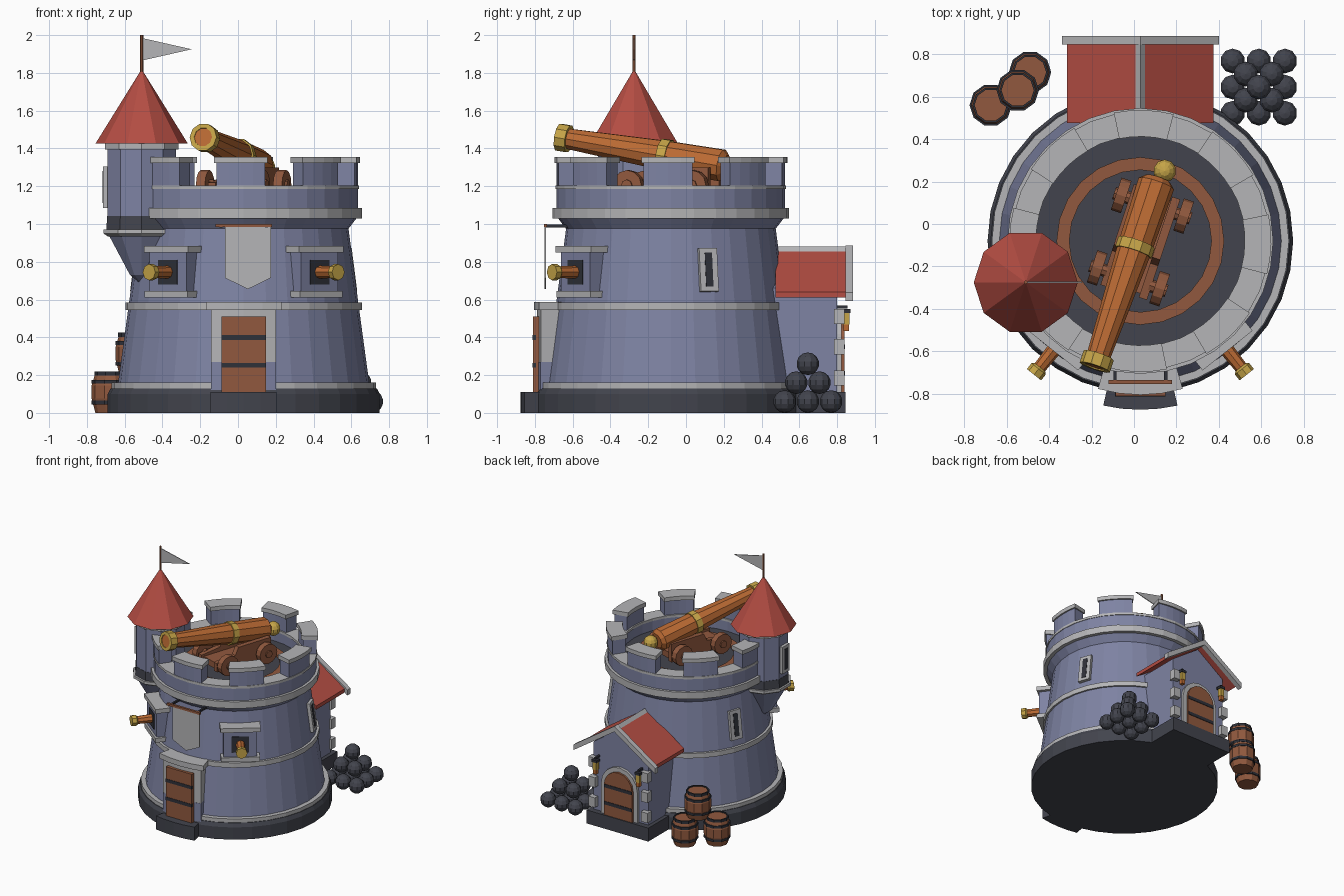
import bpy, bmesh
from math import pi, sin, cos, radians, sqrt
from mathutils import Matrix, Vector

old = bpy.data.objects.get("Cube")
if old:
    bpy.data.objects.remove(old, do_unlink=True)


def material(name, *rgb):
    m = bpy.data.materials.new(name)
    col = [((c / 255 + 0.055) / 1.055) ** 2.4 for c in rgb] + [1]
    m.use_nodes = True
    m.diffuse_color = col
    m.node_tree.nodes["Principled BSDF"].inputs["Base Color"].default_value = col
    return m


STONE = material("blue stone", 126, 131, 163)
TRIM = material("pale stone", 181, 181, 183)
DARK = material("dark stone", 66, 68, 77)
IRON = material("black iron", 47, 49, 57)
RED = material("red roof", 180, 77, 67)
WOOD = material("brown wood", 145, 89, 62)
COPPER = material("copper", 188, 107, 52)
GOLD = material("gold", 198, 165, 72)

T = Matrix.Translation
TOWER = T((0.03, -0.08, 0))
TURRET = T((-0.51, -0.275, 0))
I = Matrix()


def finish(name, mat, bm, M):
    bmesh.ops.remove_doubles(bm, verts=bm.verts, dist=1e-5)
    bmesh.ops.recalc_face_normals(bm, faces=bm.faces)
    bm.transform(M)
    me = bpy.data.meshes.new(name)
    bm.to_mesh(me)
    bm.free()
    me.materials.append(mat)
    ob = bpy.data.objects.new(name, me)
    bpy.context.collection.objects.link(ob)
    return ob


def lathe(name, mat, profile, M=I, sides=32, closed=False, a0=0.0, a1=2 * pi):
    """Spin a (radius, z) profile; closed profiles make rings or arc blocks."""
    bm = bmesh.new()
    full = a1 - a0 > 6.28
    n = sides if full else sides + 1
    angles = [a0 + (a1 - a0) * i / sides for i in range(n)]
    rows = [[bm.verts.new((r * cos(a), r * sin(a), z)) for r, z in profile] for a in angles]
    k = len(profile)
    for i in range(sides):
        p, q = rows[i], rows[(i + 1) % n]
        for j in range(k if closed else k - 1):
            bm.faces.new((p[j], q[j], q[(j + 1) % k], p[(j + 1) % k]))
    if not full:
        bm.faces.new(rows[0])
        bm.faces.new(rows[-1])
    elif not closed:
        for j in (0, k - 1):
            if profile[j][0] > 0:
                bm.faces.new([row[j] for row in rows])
    return finish(name, mat, bm, M)


def ring(name, mat, r0, r1, z0, z1, M=TOWER, **kw):
    return lathe(name, mat, [(r0, z0), (r1, z0), (r1, z1), (r0, z1)], M, closed=True, **kw)


def arc(name, mat, mid, half, r0, r1, z0, z1):
    return ring(name, mat, r0, r1, z0, z1, sides=4,
                a0=radians(mid - half), a1=radians(mid + half))


def box(name, mat, size, loc, M=I):
    bm = bmesh.new()
    bmesh.ops.create_cube(bm, size=1)
    bm.transform(T(loc) @ Matrix.Diagonal((*size, 1)))
    return finish(name, mat, bm, M)


def prism(name, mat, pts, y0, y1, M=I):
    """Extrude an (x, z) outline along y."""
    bm = bmesh.new()
    f = bm.faces.new([bm.verts.new((x, y0, z)) for x, z in pts])
    ext = bmesh.ops.extrude_face_region(bm, geom=[f])["geom"]
    bmesh.ops.translate(bm, vec=(0, y1 - y0, 0),
                        verts=[v for v in ext if isinstance(v, bmesh.types.BMVert)])
    return finish(name, mat, bm, M)


def ball(name, mat, r, loc):
    bm = bmesh.new()
    bmesh.ops.create_uvsphere(bm, u_segments=10, v_segments=7, radius=r)
    return finish(name, mat, bm, T(loc))


def wall(deg, r, z, tilt=0.0, base=TOWER):
    """Frame on a round wall: local x points outward."""
    return (base @ Matrix.Rotation(radians(deg), 4, 'Z') @ T((r, 0, z))
            @ Matrix.Rotation(tilt, 4, 'Y'))


# Round tower
lathe("tower_base", DARK, [(0.72, 0), (0.72, 0.1), (0.705, 0.13)], TOWER)
lathe("tower_body", STONE, [(0.67, 0.12), (0.61, 0.56), (0.555, 0.975), (0.605, 1.04),
                            (0.605, 1.1)], TOWER)
ring("lower_band", TRIM, 0.6, 0.7, 0.13, 0.16)
ring("middle_band", TRIM, 0.57, 0.626, 0.545, 0.585)
ring("upper_band", TRIM, 0.55, 0.626, 1.03, 1.085)
ring("parapet", STONE, 0.5, 0.605, 1.08, 1.19)
ring("parapet_trim", TRIM, 0.495, 0.61, 1.185, 1.205)
lathe("roof_floor", DARK, [(0.51, 1.09), (0.51, 1.105)], TOWER)
ring("floor_track", WOOD, 0.335, 0.395, 1.09, 1.125, sides=24)
for i in range(8):
    mid = -91.5 + 45 * i
    arc("merlon", STONE, mid, 12.3, 0.505, 0.605, 1.2, 1.325)
    arc("merlon_cap", TRIM, mid, 13.2, 0.492, 0.617, 1.322, 1.355)

# Arrow slits
for deg in (19.5, 160.5):
    M = wall(deg, 0.58, 0.755, -0.134)
    box("slit_frame", TRIM, (0.05, 0.1, 0.23), (0, 0, 0), M)
    box("slit_opening", IRON, (0.006, 0.04, 0.18), (0.025, 0, 0), M)

# Gun ports
for deg in (-51.5, -128.5):
    M = wall(deg, 0, 0)
    box("port_housing", STONE, (0.14, 0.25, 0.25), (0.575, 0, 0.745), M)
    box("port_lintel", TRIM, (0.16, 0.3, 0.035), (0.58, 0, 0.867), M)
    box("port_sill", TRIM, (0.16, 0.29, 0.035), (0.58, 0, 0.628), M)
    box("port_opening", IRON, (0.006, 0.13, 0.13), (0.645, 0, 0.745), M)
    G = M @ T((0.6, 0, 0.745)) @ Matrix.Rotation(pi / 2, 4, 'Y')
    lathe("port_gun", COPPER, [(0.036, 0), (0.03, 0.18)], G, 8)
    lathe("port_gun_muzzle", GOLD, [(0.032, 0.16), (0.043, 0.17), (0.043, 0.205)], G, 8)

# Front door, step and banner
arc("door_frame_foot", STONE, -90, 14, 0.6, 0.712, 0.12, 0.27)
arc("door_frame", TRIM, -90, 14, 0.57, 0.71, 0.27, 0.55)
arc("door_frame_cap", TRIM, -90, 16, 0.56, 0.725, 0.545, 0.588)
arc("door_step", DARK, -90, 12.7, 0.6, 0.795, 0, 0.11)
box("front_door", WOOD, (0.235, 0.04, 0.4), (0.03, -0.79, 0.31))
for z in (0.252, 0.4):
    box("front_door_strap", IRON, (0.237, 0.02, 0.026), (0.03, -0.803, z))
prism("banner", TRIM, [(-0.07, 0.985), (0.175, 0.985), (0.175, 0.715), (0.052, 0.655),
                       (-0.07, 0.715)], -0.748, -0.74)
box("banner_rod", WOOD, (0.3, 0.018, 0.018), (0.03, -0.744, 0.992))
for x in (-0.09, 0.15):
    box("banner_bracket", IRON, (0.015, 0.14, 0.015), (x, -0.68, 0.99))

# Corner turret
TB = TURRET @ Matrix.Rotation(radians(18), 4, 'Z')
lathe("turret_corbel", STONE, [(0.0, 0.68), (0.065, 0.73), (0.185, 0.945)], TB, 10)
lathe("turret_band", TRIM, [(0.19, 0.935), (0.212, 0.95), (0.212, 0.972)], TB, 10)
lathe("turret_footing", DARK, [(0.197, 0.965), (0.192, 1.042)], TB, 10)
lathe("turret_body", STONE, [(0.19, 1.04), (0.19, 1.41)], TB, 10)
lathe("turret_trim", TRIM, [(0.205, 1.395), (0.205, 1.432)], TB, 10)
lathe("turret_roof", RED, [(0.245, 1.425), (0, 1.82)], TURRET, 10)
M = wall(180, 0.18, 1.195, 0, TURRET)
box("turret_window_frame", TRIM, (0.05, 0.09, 0.22), (0, 0, 0), M)
box("turret_window_opening", IRON, (0.006, 0.045, 0.17), (0.025, 0, 0), M)
lathe("flag_pole", WOOD, [(0.009, 1.79), (0.009, 2.0)], TURRET, 6)
prism("flag", TRIM, [(0, 1.985), (0.265, 1.925), (0, 1.865)], -0.003, 0.003, TURRET)

# Rear gatehouse
A = T((0.03, 0, 0))


def arch(half, z0, top):
    pts = [(-half, z0), (half, z0)]
    return pts + [(half * cos(pi * i / 8), top - half + half * sin(pi * i / 8)) for i in range(9)]


def chevron(half, eave, ridge, thick):
    return [(-half, eave), (0, ridge), (half, eave), (half, eave - thick),
            (0, ridge - thick), (-half, eave - thick)]


box("gatehouse_base", DARK, (0.56, 0.5, 0.11), (0, 0.595, 0.055), A)
prism("gatehouse_walls", STONE, [(-0.25, 0.1), (0.25, 0.1), (0.25, 0.66), (0, 0.835),
                                 (-0.25, 0.66)], 0.35, 0.8, A)
prism("gatehouse_roof", RED, chevron(0.345, 0.64, 0.87, 0.03), 0.475, 0.87, A)
prism("gable_trim", TRIM, chevron(0.37, 0.637, 0.885, 0.045), 0.845, 0.885, A)
prism("ridge_cap", TRIM, [(-0.023, 0.855), (0, 0.882), (0.023, 0.855)], 0.475, 0.88, A)
prism("gate_arch", TRIM, arch(0.165, 0.105, 0.52), 0.78, 0.822, A)
prism("gate_door", WOOD, arch(0.128, 0.105, 0.485), 0.79, 0.838, A)
for z in (0.21, 0.35):
    box("gate_door_strap", IRON, (0.25, 0.02, 0.026), (0, 0.832, z), A)
for s in (-1, 1):
    for z in (0.185, 0.35, 0.51):
        box("corner_stone", TRIM, (0.06, 0.055, 0.08), (s * 0.238, 0.812, z), A)
    box("lantern_bracket", IRON, (0.015, 0.06, 0.015), (s * 0.195, 0.825, 0.56), A)
    box("lantern_cap", IRON, (0.045, 0.045, 0.02), (s * 0.195, 0.848, 0.54), A)
    box("lantern_glass", GOLD, (0.034, 0.034, 0.065), (s * 0.195, 0.848, 0.5), A)
    box("lantern_foot", COPPER, (0.03, 0.03, 0.035), (s * 0.195, 0.848, 0.45), A)

# Barrel stack
for x, y, z in ((-0.675, 0.56, 0), (-0.49, 0.715, 0), (-0.548, 0.63, 0.205)):
    M = T((x, y, z))
    lathe("barrel", WOOD, [(0.08, 0), (0.1, 0.075), (0.1, 0.145), (0.08, 0.212)], M, 10)
    for z0 in (0.045, 0.155):
        ring("barrel_hoop", IRON, 0.08, 0.1, z0, z0 + 0.02, M, sides=10)
    ring("barrel_rim", IRON, 0.076, 0.086, 0.198, 0.22, M, sides=10)

# Pyramid of cannonballs
for level in range(3):
    n = 3 - level
    for i in range(n):
        for j in range(n):
            ball("cannonball", DARK, 0.06, (0.588 + 0.123 * (i - (n - 1) / 2),
                                            0.645 + 0.123 * (j - (n - 1) / 2), 0.06 + 0.1 * level))

# Great gun: axis runs from breech to muzzle
breech, muzzle = Vector((0.105, 0.19, 1.31)), Vector((-0.185, -0.675, 1.46))
axis = muzzle - breech
L = axis.length
G = T(breech) @ axis.to_track_quat('Z', 'Y').to_matrix().to_4x4()
lathe("gun_barrel", COPPER, [(0.06, -0.025), (0.088, 0), (0.082, L * 0.35), (0.055, L - 0.03)], G, 10)
ring("gun_band", GOLD, 0.05, 0.09, L * 0.32, L * 0.32 + 0.05, G, sides=10)
ring("gun_muzzle_ring", GOLD, 0.05, 0.075, L - 0.06, L, G, sides=10)
lathe("gun_bore", COPPER, [(0.052, L - 0.04), (0.052, L - 0.006)], G, 10)
ball("gun_knob", GOLD, 0.055, (0.145, 0.25, 1.3))

# Gun carriage: local y runs along the gun
C = T((0.03, -0.085, 0)) @ Matrix.Rotation(-0.32, 4, 'Z')
box("carriage_bed", WOOD, (0.2, 0.46, 0.05), (0, 0, 1.18), C)
for s in (-1, 1):
    prism("carriage_cheek", WOOD, [(-0.25, 1.15), (0.25, 1.15), (0.25, 1.22), (0.08, 1.24),
                                   (0.05, 1.3), (-0.25, 1.3)], -0.02, 0.02,
          C @ T((s * 0.095, 0, 0)) @ Matrix.Rotation(-pi / 2, 4, 'Z'))
    for y in (-0.18, 0.18):
        W = C @ T((s * 0.155, y, 1.205)) @ Matrix.Rotation(s * pi / 2, 4, 'Y')
        lathe("carriage_wheel", WOOD, [(0.08, -0.025), (0.08, 0.025)], W, 12)
        lathe("wheel_hub", WOOD, [(0.03, -0.05), (0.03, 0.035)], W, 8)
